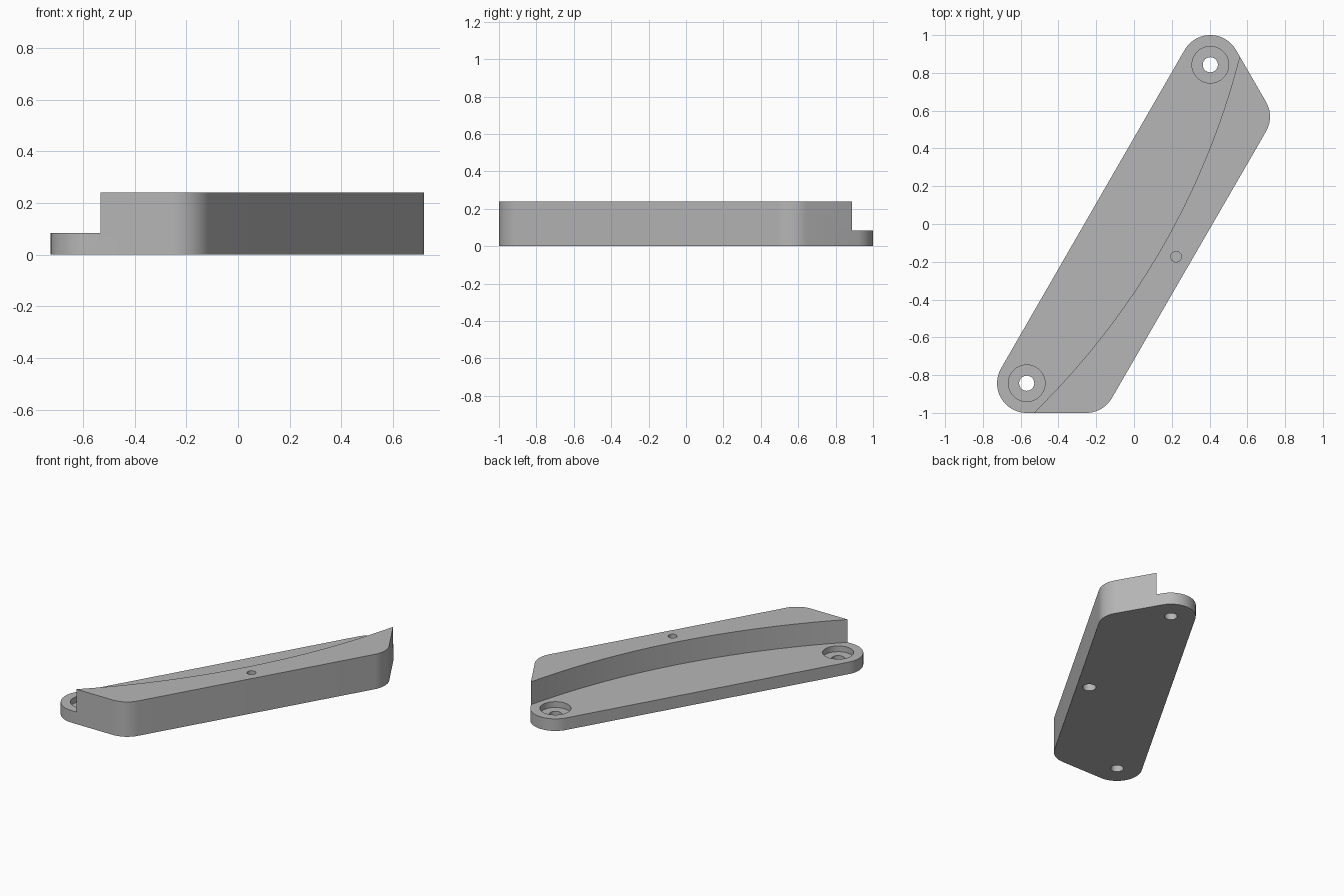
import bpy
import bmesh
from math import sin, cos, radians
from mathutils import Vector

cube = bpy.data.objects.get("Cube")
if cube:
    bpy.data.objects.remove(cube, do_unlink=True)

BASE_Z, TOP_Z = 0.083, 0.24
CORNER_R = 0.157
MOUNTS = [(-0.568, -0.843), (0.404, 0.843)]
PIN = (0.223, -0.173)

grey = bpy.data.materials.new("plain grey")
grey.use_nodes = True
grey.diffuse_color = (0.47, 0.47, 0.47, 1)
grey.node_tree.nodes["Principled BSDF"].inputs["Base Color"].default_value = (0.47, 0.47, 0.47, 1)


def arc(centre, radius, start, end, steps):
    """Points along an arc, angles in degrees."""
    angles = [radians(start + (end - start) * i / steps) for i in range(steps + 1)]
    return [(centre[0] + radius * cos(a), centre[1] + radius * sin(a)) for a in angles]


def prism(name, outline, z0, z1):
    """Extrude a flat outline between two heights."""
    bm = bmesh.new()
    face = bm.faces.new([bm.verts.new((x, y, z0)) for x, y in outline])
    extruded = bmesh.ops.extrude_face_region(bm, geom=[face])
    top = [v for v in extruded["geom"] if isinstance(v, bmesh.types.BMVert)]
    bmesh.ops.translate(bm, verts=top, vec=(0, 0, z1 - z0))
    bmesh.ops.recalc_face_normals(bm, faces=bm.faces)
    mesh = bpy.data.meshes.new(name)
    bm.to_mesh(mesh)
    bm.free()
    mesh.materials.append(grey)
    obj = bpy.data.objects.new(name, mesh)
    bpy.context.collection.objects.link(obj)
    return obj


def cut(body, outline, z0, z1):
    """Subtract a prism from the body."""
    cutter = prism("cutter", outline, z0, z1)
    cutter.hide_render = True
    mod = body.modifiers.new("cut", "BOOLEAN")
    mod.operation = "DIFFERENCE"
    mod.solver = "EXACT"
    mod.object = cutter
    bpy.ops.object.modifier_apply(modifier=mod.name)
    bpy.data.objects.remove(cutter, do_unlink=True)


def hole(body, centre, radius, z0, z1):
    cut(body, arc(centre, radius, 0, 360, 40)[:-1], z0, z1)


# Slanted bracket body with four rounded corners
outline = (arc(MOUNTS[0], CORNER_R, 150, 270, 20)
           + arc((-0.253, -0.843), CORNER_R, 270, 330, 10)
           + arc((0.563, 0.568), CORNER_R, -30, 30, 10)
           + arc(MOUNTS[1], CORNER_R, 30, 150, 20))
body = prism("curved_rail_bracket", outline, 0, TOP_Z)
bpy.context.view_layer.objects.active = body
body.select_set(True)

# Low flange left behind a long curved wall
side = Vector((cos(radians(-30)), sin(radians(-30))))
wall_r, bulge = 4.03, 0.15
wall_centre = Vector((0.015, -0.055)) - side * (wall_r - bulge)
wall = arc(wall_centre, wall_r, -48, -12, 72)
far = [tuple(Vector(p) - side * 2) for p in (wall[-1], wall[0])]
cut(body, wall + far, BASE_Z, TOP_Z + 0.2)

# Counterbored mounting holes in the flange
for mount in MOUNTS:
    hole(body, mount, 0.097, BASE_Z - 0.04, BASE_Z + 0.05)
    hole(body, mount, 0.04, -0.1, BASE_Z)

# Blind pin holes in the raised block, above and below
hole(body, PIN, 0.028, TOP_Z - 0.09, TOP_Z + 0.1)
hole(body, PIN, 0.042, -0.1, 0.1)

bpy.ops.object.shade_smooth_by_angle(angle=radians(30))
